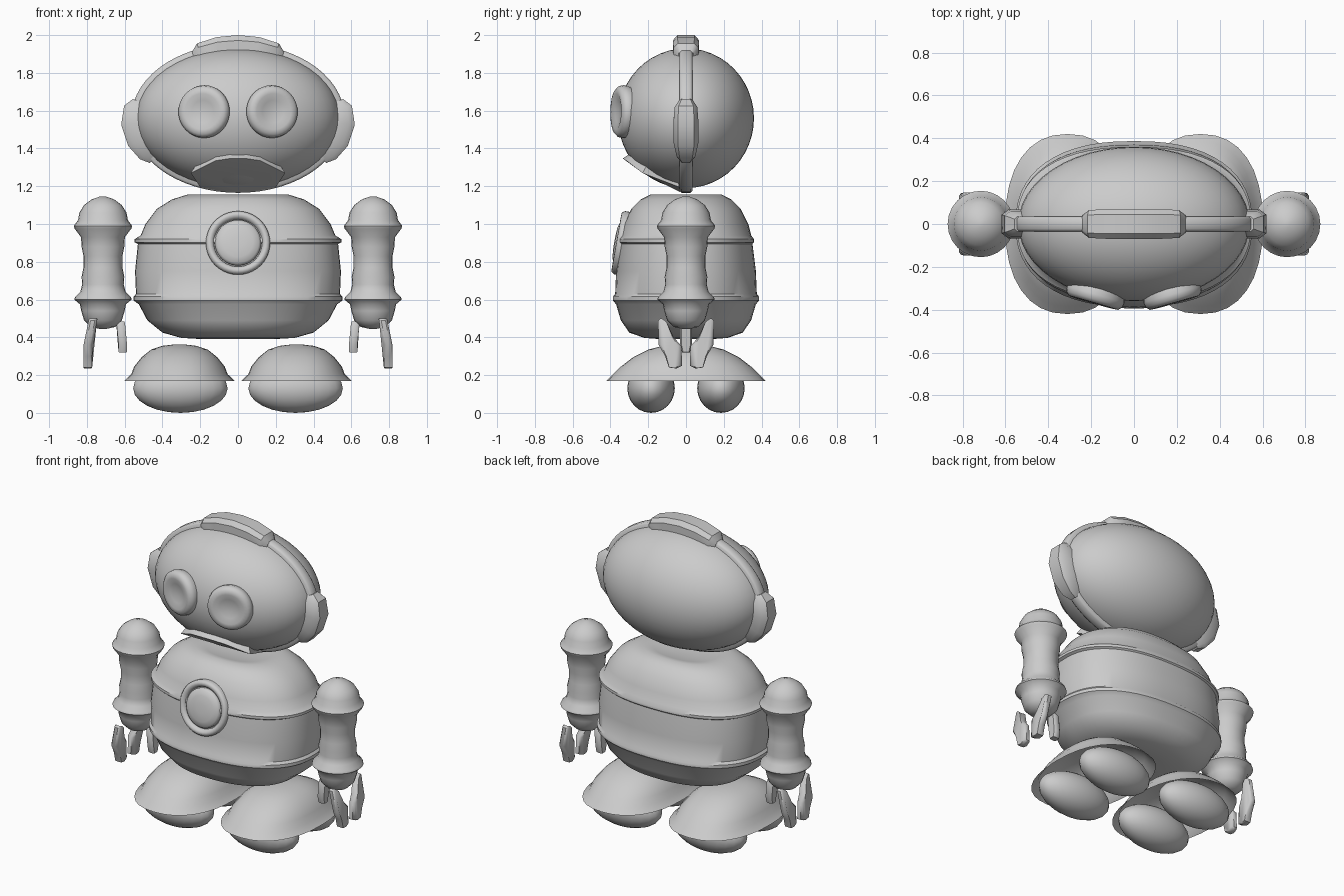
import bpy, bmesh
from math import sin, cos, pi, radians, copysign
from mathutils import Matrix, Vector

cube = bpy.data.objects.get("Cube")
if cube:
    bpy.data.objects.remove(cube, do_unlink=True)

grey = bpy.data.materials.new("plain_grey")
grey.use_nodes = True
GREY = (0.6, 0.6, 0.6, 1)
grey.diffuse_color = GREY
grey.node_tree.nodes["Principled BSDF"].inputs["Base Color"].default_value = GREY

SIDES = (("left", 1), ("right", -1))


def finish(name, bm, matrix=None, angle=45):
    bmesh.ops.recalc_face_normals(bm, faces=bm.faces)
    mesh = bpy.data.meshes.new(name)
    bm.to_mesh(mesh)
    bm.free()
    ob = bpy.data.objects.new(name, mesh)
    bpy.context.collection.objects.link(ob)
    mesh.materials.append(grey)
    if matrix:
        ob.matrix_world = matrix
    bpy.ops.object.select_all(action='DESELECT')
    ob.select_set(True)
    bpy.context.view_layer.objects.active = ob
    bpy.ops.object.shade_smooth_by_angle(angle=radians(angle))
    return ob


def skin(bm, rings, closed=False):
    pairs = list(zip(rings, rings[1:]))
    if closed:
        pairs.append((rings[-1], rings[0]))
    for a, b in pairs:
        for i in range(len(a)):
            j = (i + 1) % len(a)
            bm.faces.new((a[i], a[j], b[j], b[i]))


def loft(name, profile, matrix=None, power=2.0, segs=32, cap_start=True, angle=45):
    """Stack of superellipse rings, each (rx, ry, z)."""
    bm = bmesh.new()
    rings = []
    for rx, ry, z in profile:
        ring = []
        for i in range(segs):
            t = 2 * pi * i / segs
            c, s = cos(t), sin(t)
            ring.append(bm.verts.new((rx * copysign(abs(c) ** (2 / power), c),
                                      ry * copysign(abs(s) ** (2 / power), s), z)))
        rings.append(ring)
    skin(bm, rings)
    bm.faces.new(rings[-1])
    if cap_start:
        bm.faces.new(rings[0])
    return finish(name, bm, matrix, angle)


def lathe(name, profile, matrix=None, segs=24, angle=50):
    return loft(name, [(r, r, z) for r, z in profile], matrix, segs=segs, angle=angle)


def ball(name, centre, radii, segs=32):
    bm = bmesh.new()
    bmesh.ops.create_uvsphere(bm, u_segments=segs, v_segments=segs // 2, radius=1)
    bmesh.ops.scale(bm, vec=radii, verts=bm.verts)
    return finish(name, bm, Matrix.Translation(centre))


HEAD_C, HEAD_R = Vector((0, 0, 1.56)), Vector((0.54, 0.36, 0.37))


def strap(name, stations, closed=False, angle=40):
    """Raised strip over the head: stations are (degrees, height, half width)."""
    bm = bmesh.new()
    rings = []
    for deg, h, w in stations:
        c, s = cos(radians(deg)), sin(radians(deg))
        base = HEAD_C + Vector((HEAD_R.x * c, 0, HEAD_R.z * s))
        out = Vector((c / HEAD_R.x, 0, s / HEAD_R.z)).normalized()
        section = ((-w, -.03), (-w, h * .6), (-w * .65, h),
                   (w * .65, h), (w, h * .6), (w, -.03))
        rings.append([bm.verts.new(base + out * k + Vector((0, y, 0))) for y, k in section])
    skin(bm, rings, closed)
    if not closed:
        bm.faces.new(rings[0])
        bm.faces.new(rings[-1])
    return finish(name, bm, angle=angle)


# Head with its surrounding ridge, crest and ears
ball("head", HEAD_C, HEAD_R, 48)
strap("head_ridge", [(d, .025, .035) for d in range(0, 360, 6)], closed=True, angle=60)
strap("head_crest", [(64, .02, .04), (68, .055, .065), (79, .067, .07), (90, .07, .07),
                     (101, .067, .07), (112, .055, .065), (116, .02, .04)])
ear = [(-35, .035, .03), (-29, .06, .05), (-18, .075, .065), (-4, .08, .067),
       (8, .07, .06), (14, .035, .035)]
strap("left_ear", ear)
strap("right_ear", [(180 - d, h, w) for d, h, w in ear])

# Flat-bottomed jaw under the face
bm = bmesh.new()
for s in (1, -1):
    for x, y, z in ((.04, -.335, 1.347), (.12, -.315, 1.335), (.25, -.23, 1.27),
                    (.2, -.035, 1.195), (.05, -.03, 1.168), (.1, -.1, 1.5)):
        bm.verts.new((x * s, y, z))
bmesh.ops.convex_hull(bm, input=bm.verts)
finish("jaw", bm, angle=30)

# Round eyes with a shallow dimple
for side, s in SIDES:
    turn = Matrix.Rotation(radians(16 * s), 4, 'Z') @ Matrix.Rotation(radians(89), 4, 'X')
    lathe(side + "_eye", [(.11, -.08), (.13, -.04), (.14, -.005), (.136, .018), (.12, .034),
                          (.095, .036), (.06, .025), (.02, .018)],
          Matrix.Translation((.18 * s, -.335, 1.595)) @ turn, segs=32, angle=60)

# Torso with two raised seams and a dished neck
loft("torso", [(.18, .13, .39), (.3, .22, .397), (.4, .3, .425), (.48, .345, .49),
               (.525, .37, .575), (.553, .387, .595), (.553, .387, .615), (.54, .375, .63),
               (.545, .37, .75), (.53, .352, .895), (.547, .36, .903), (.547, .36, .92),
               (.515, .345, .94), (.49, .33, 1), (.43, .29, 1.08), (.35, .24, 1.13),
               (.27, .19, 1.155), (.2, .14, 1.145), (.08, .06, 1.13)],
     power=2.35, segs=56, angle=40)

# Chest collar and button
chest = Matrix.Translation((0, -.347, .9)) @ Matrix.Rotation(radians(80), 4, 'X')
lathe("chest_collar", [(.17, -.06), (.17, .005), (.16, .02), (.145, .022), (.13, .01), (.125, -.01)],
      chest, 40)
lathe("chest_button", [(.12, -.03), (.122, .008), (.11, .02), (.08, .029), (.03, .033)], chest, 40)


def finger(name, outline, x_at, thick, s, cx=0):
    """Flat paddle: side outline extruded across x and bent by x_at(z)."""
    bm = bmesh.new()
    rings = []
    for dx, k in ((-.5, .75), (-.25, 1), (.25, 1), (.5, .75)):
        my = sum(y for y, z in outline) / len(outline)
        mz = sum(z for y, z in outline) / len(outline)
        rings.append([bm.verts.new((s * (x_at(z) + dx * thick),
                                    my + (y - my) * k, mz + (z - mz) * (.94 + .06 * k)))
                      for y, z in outline])
    skin(bm, rings)
    bm.faces.new(rings[0])
    bm.faces.new(rings[-1])
    finish(name, bm, angle=50)


PADDLE = [(.02, .25), (.05, .235), (.09, .24), (.11, .30), (.145, .36), (.148, .49),
          (.135, .5), (.105, .48), (.065, .4), (.025, .355)]
THUMB = [(-.02, .32), (.02, .32), (.032, .36), (.032, .46), (.015, .485),
         (-.015, .485), (-.032, .46), (-.032, .36)]

for side, s in SIDES:
    # Arm: shoulder cap, waisted sleeve, wrist ridge and rounded end
    lathe(side + "_arm", [(.02, .445), (.065, .455), (.1, .49), (.115, .54), (.122, .575),
                          (.152, .6), (.148, .613), (.12, .64), (.11, .68), (.113, .72),
                          (.103, .77), (.103, .83), (.113, .88), (.116, .93), (.15, .975),
                          (.155, .99), (.132, 1.02), (.125, 1.06), (.1, 1.1), (.06, 1.13),
                          (.015, 1.146)],
          Matrix.Translation((.715 * s, 0, 0)))
    # Two outer fingers and a thumb on the body side
    bend = lambda z: .795 - max(0, z - .36) * .2
    finger(side + "_front_finger", [(-y, z) for y, z in PADDLE], bend, .045, s)
    finger(side + "_back_finger", PADDLE, bend, .045, s)
    finger(side + "_thumb", THUMB, lambda z: .61 + max(0, z - .4) * .15, .045, s)

    # Foot: open flared shell over two rollers
    loft(side + "_foot_shell", [(.292, .42, .17), (.255, .385, .205), (.24, .345, .245),
                                (.2, .28, .295), (.15, .2, .335), (.09, .12, .355),
                                (.03, .04, .362)],
         Matrix.Translation((.31 * s, 0, 0)), power=2.3, cap_start=False, angle=60)
    for end, y in (("front", -.185), ("back", .185)):
        ball(side + "_" + end + "_roller", (.305 * s, y, .13), (.25, .126, .13), 24)
